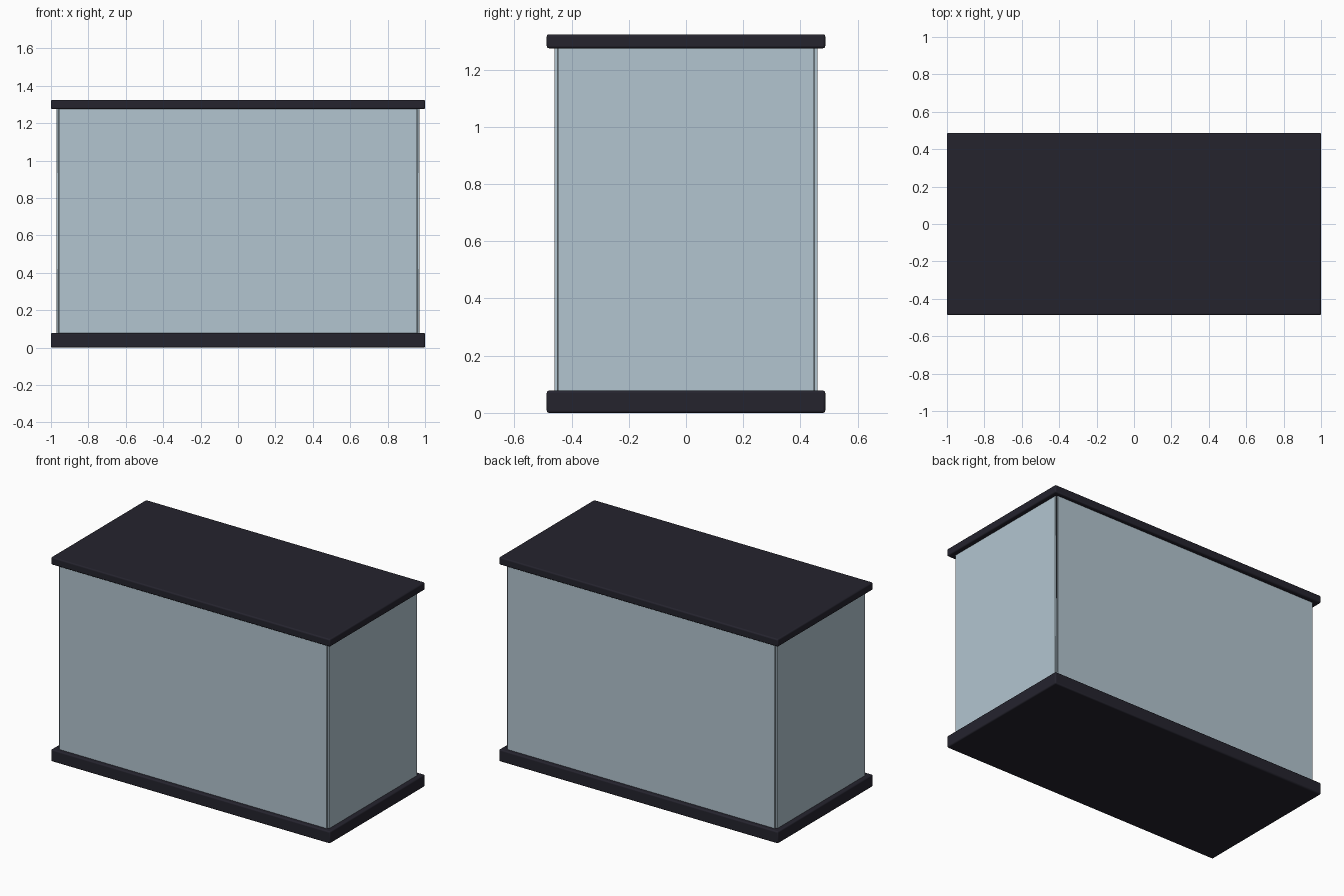
import bpy

cube = bpy.data.objects.get("Cube")
if cube:
    bpy.data.objects.remove(cube, do_unlink=True)


def make_material(name, color):
    mat = bpy.data.materials.new(name)
    mat.use_nodes = True
    mat.diffuse_color = color
    mat.node_tree.nodes["Principled BSDF"].inputs["Base Color"].default_value = color
    return mat


def box(name, low, high, mat, bevel, segments):
    """Bevelled box between two opposite corners."""
    center = [(a + b) / 2 for a, b in zip(low, high)]
    bpy.ops.mesh.primitive_cube_add(size=1, location=center)
    obj = bpy.context.object
    obj.name = name
    obj.scale = [b - a for a, b in zip(low, high)]
    bpy.ops.object.transform_apply(location=False, rotation=False, scale=True)
    mod = obj.modifiers.new("edge_round", "BEVEL")
    mod.width = bevel
    mod.segments = segments
    obj.data.materials.append(mat)
    bpy.ops.object.shade_smooth_by_angle()
    return obj


frame = make_material("dark_frame", (0.018, 0.017, 0.027, 1))
glass = make_material("pale_blue_glass", (0.45, 0.56, 0.63, 1))

HX, HY = 1.0, 0.487          # half size of the base and lid
GX, GY = 0.97, 0.46          # half size of the glass walls
THICK = 0.012
BASE_TOP, LID_BOTTOM, LID_TOP = 0.078, 1.275, 1.324

# Base and lid
box("base", (-HX, -HY, 0), (HX, HY, BASE_TOP), frame, 0.008, 3)
box("lid", (-HX, -HY, LID_BOTTOM), (HX, HY, LID_TOP), frame, 0.008, 3)

# Four glass walls, meeting at shallow notched corners
z0, z1 = BASE_TOP - 0.005, LID_BOTTOM + 0.005
ix, iy = GX - THICK, GY - THICK
for name, y in (("front_glass", -GY), ("back_glass", iy)):
    box(name, (-ix, y, z0), (ix, y + THICK, z1), glass, 0.001, 1)
for name, x in (("right_glass", -GX), ("left_glass", ix)):
    box(name, (x, -iy, z0), (x + THICK, iy, z1), glass, 0.001, 1)
